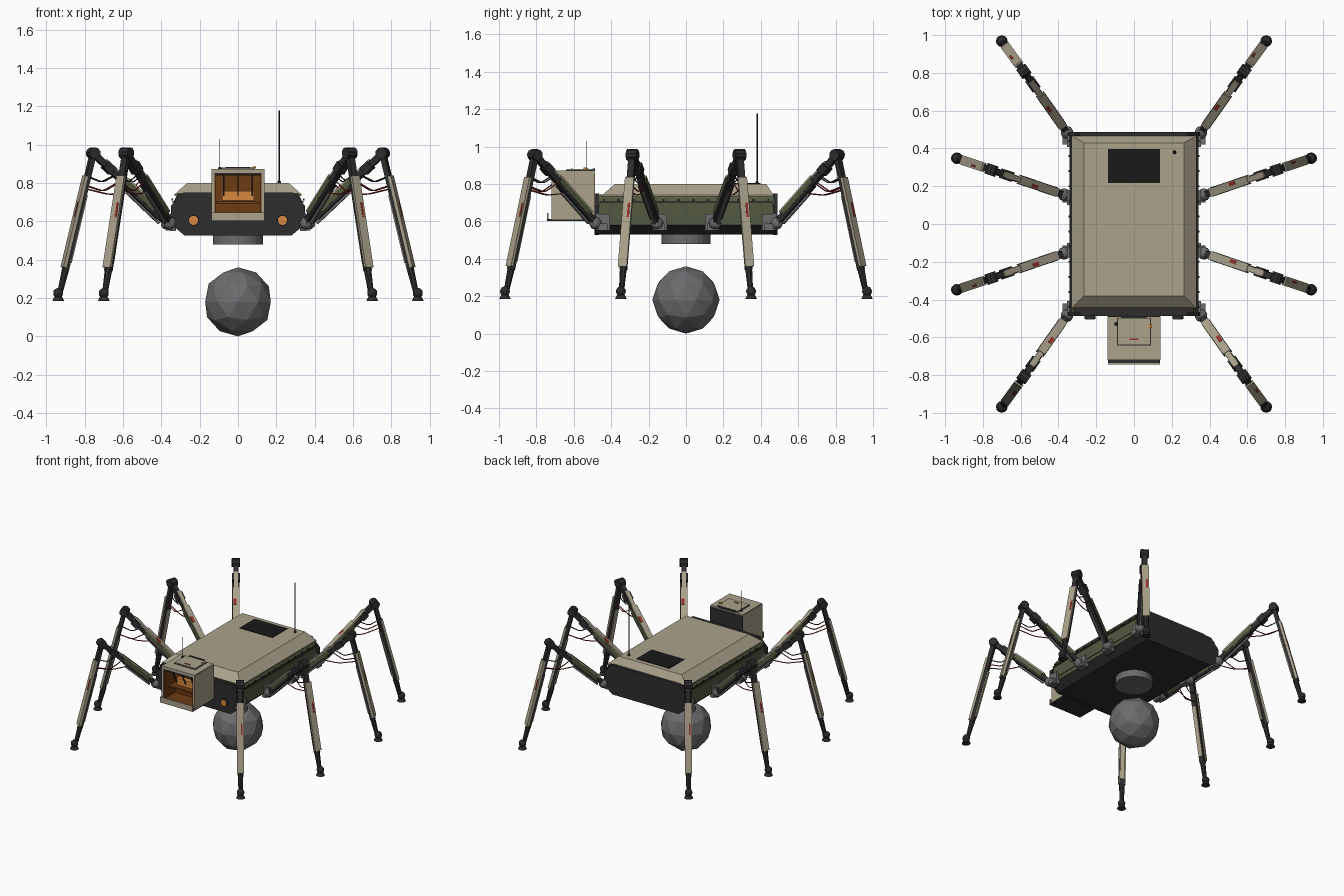
import bpy, bmesh, math
from mathutils import Matrix, Vector

if "Cube" in bpy.data.objects:
    bpy.data.objects.remove(bpy.data.objects["Cube"])


def material(name, rgb):
    m = bpy.data.materials.new(name)
    m.use_nodes = True
    m.diffuse_color = (*rgb, 1)
    m.node_tree.nodes["Principled BSDF"].inputs["Base Color"].default_value = (*rgb, 1)
    return m


TAN = material("tan armour", (0.40, 0.36, 0.26))
GREEN = material("olive green", (0.085, 0.10, 0.05))
DARK = material("charcoal", (0.026, 0.026, 0.027))
BLACK = material("panel black", (0.010, 0.010, 0.011))
GREY = material("metal grey", (0.15, 0.15, 0.155))
BROWN = material("cabin brown", (0.15, 0.045, 0.007))
ORANGE = material("amber", (0.68, 0.25, 0.05))
RED = material("cable red", (0.33, 0.03, 0.025))


def finish(name, bm, *mats):
    bmesh.ops.recalc_face_normals(bm, faces=bm.faces)
    mesh = bpy.data.meshes.new(name)
    bm.to_mesh(mesh)
    bm.free()
    for m in mats:
        mesh.materials.append(m)
    ob = bpy.data.objects.new(name, mesh)
    bpy.context.collection.objects.link(ob)
    return ob


def box(name, mat, centre, size, frame=Matrix.Identity(4)):
    bm = bmesh.new()
    bmesh.ops.create_cube(bm, size=1)
    bm.transform(frame @ Matrix.Translation(centre) @ Matrix.Diagonal((*size, 1)))
    return finish(name, bm, mat)


def cyl(name, mat, r1, r2, depth, frame, sides=10):
    bm = bmesh.new()
    bmesh.ops.create_cone(bm, cap_ends=True, segments=sides, radius1=r1, radius2=r2, depth=depth)
    bm.transform(frame)
    return finish(name, bm, mat)


def ball(name, mat, r, centre, sub=2):
    bm = bmesh.new()
    bmesh.ops.create_icosphere(bm, subdivisions=sub, radius=r)
    bm.transform(Matrix.Translation(centre))
    return finish(name, bm, mat)


def loft(name, rings, *mats):
    bm = bmesh.new()
    rows = [[bm.verts.new(p) for p in ring] for ring in rings]
    n = len(rows[0])
    for a, b in zip(rows, rows[1:]):
        for i in range(n):
            bm.faces.new((a[i], a[(i + 1) % n], b[(i + 1) % n], b[i]))
    bm.faces.new(rows[0])
    bm.faces.new(rows[-1])
    return finish(name, bm, *mats)


def cable(name, mat, points, r):
    cu = bpy.data.curves.new(name, "CURVE")
    cu.dimensions = "3D"
    cu.bevel_depth, cu.bevel_resolution, cu.resolution_u = r, 1, 4
    sp = cu.splines.new("NURBS")
    sp.points.add(len(points) - 1)
    for p, co in zip(sp.points, points):
        p.co = (*co, 1)
    sp.use_endpoint_u = True
    sp.order_u = 3
    cu.materials.append(mat)
    tube = bpy.data.objects.new(name, cu)
    bpy.context.collection.objects.link(tube)
    bpy.context.view_layer.update()
    mesh = bpy.data.meshes.new_from_object(tube.evaluated_get(bpy.context.evaluated_depsgraph_get()))
    bpy.data.objects.remove(tube)
    ob = bpy.data.objects.new(name, mesh)
    bpy.context.collection.objects.link(ob)


def section(half, y):
    return [(x, y, z) for x, z in half] + [(-x, y, z) for x, z in reversed(half)]


def rect(x, y0, y1, z):
    return [(-x, y0, z), (x, y0, z), (x, y1, z), (-x, y1, z)]


# Hull with dark belly and olive flanks
hull_half = [(0.28, 0.53), (0.337, 0.58), (0.337, 0.70), (0.315, 0.745)]
hull = loft("hull", [section(hull_half, -0.47), section(hull_half, 0.47)], DARK, GREEN)
for f in hull.data.polygons:
    if abs(f.normal.x) > 0.8:
        f.material_index = 1
plate_half = [(0.28, 0.527), (0.35, 0.585), (0.35, 0.68), (0.285, 0.75)]
for name, y0, y1 in (("front_plate", -0.488, -0.465), ("rear_plate", 0.465, 0.488)):
    loft(name, [section(plate_half, y0), section(plate_half, y1)], DARK)

# Bevelled deck
loft("deck", [rect(0.332, -0.448, 0.468, 0.732), rect(0.332, -0.448, 0.468, 0.74),
              rect(0.265, -0.38, 0.43, 0.80)], TAN)
box("solar_panel", BLACK, (0, 0.307, 0.801), (0.275, 0.18, 0.006))
for x, y, z0, z1, r in ((0.215, 0.38, 0.80, 1.178, 0.004), (-0.095, -0.53, 0.87, 1.03, 0.002)):
    cyl("antenna", DARK, r, r, z1 - z0, Matrix.Translation((x, y, (z0 + z1) / 2)), 6)
    cyl("antenna_base", DARK, 0.01, 0.007, 0.015, Matrix.Translation((x, y, z0 + 0.006)), 8)

# Flank trim and rivets
for s in (-1, 1):
    box("flank_trim", DARK, (s * 0.338, 0, 0.703), (0.008, 0.93, 0.008))
    box("flank_panel", GREEN, (s * 0.338, 0, 0.65), (0.008, 0.86, 0.085))
    for i in range(12):
        box("rivet", DARK, (s * 0.343, -0.44 + i * 0.08, 0.714), (0.008, 0.01, 0.01))

# Belly turret and sphere
cyl("belly_turret", GREY, 0.13, 0.13, 0.055, Matrix.Translation((0, 0, 0.506)), 24)
ball("sphere", GREY, 0.18, (0, 0, 0.18))

# Front lamps
turn = Matrix.Rotation(math.pi / 2, 4, "X")
for s in (-1, 1):
    place = Matrix.Translation((s * 0.232, -0.494, 0.605))
    cyl("lamp_rim", DARK, 0.029, 0.029, 0.016, place @ turn, 16)
    cyl("lamp", ORANGE, 0.024, 0.024, 0.024, place @ turn, 16)

# Cabin with open front
box("cabin_roof", TAN, (0, -0.605, 0.862), (0.275, 0.23, 0.02))
box("cabin_floor", DARK, (0, -0.615, 0.608), (0.275, 0.255, 0.012))
box("cabin_lip", TAN, (0, -0.739, 0.624), (0.275, 0.01, 0.042))
box("cabin_back", DARK, (0, -0.492, 0.735), (0.272, 0.012, 0.25))
for s in (-1, 1):
    box("cabin_wall", TAN, (s * 0.131, -0.605, 0.737), (0.016, 0.23, 0.255))
    box("cabin_lining", BROWN, (s * 0.12, -0.607, 0.735), (0.006, 0.22, 0.235))
box("cabin_inner_back", BROWN, (0, -0.58, 0.735), (0.246, 0.02, 0.235))
box("cabin_inner_floor", BROWN, (0, -0.64, 0.62), (0.24, 0.14, 0.012))
box("cabin_ceiling", BROWN, (0, -0.645, 0.846), (0.24, 0.13, 0.012))
box("console", ORANGE, (0, -0.605, 0.733), (0.165, 0.04, 0.05))
box("console_shelf", BROWN, (0, -0.625, 0.70), (0.23, 0.08, 0.012))
box("window_rail", DARK, (0, -0.712, 0.848), (0.25, 0.014, 0.014))
for x in (-0.075, 0, 0.075):
    box("window_bar", DARK, (x, -0.66, 0.79), (0.007, 0.007, 0.13),
        Matrix.Translation((0, -0.66, 0.79)) @ Matrix.Rotation(0.5, 4, "X")
        @ Matrix.Translation((0, 0.66, -0.79)))
box("roof_hatch_gap", DARK, (0, -0.57, 0.872), (0.18, 0.145, 0.006))
box("roof_hatch", TAN, (0, -0.57, 0.876), (0.172, 0.137, 0.008))
box("hatch_label", RED, (0, -0.61, 0.881), (0.045, 0.008, 0.004))
box("roof_marker", ORANGE, (0.085, -0.54, 0.882), (0.02, 0.014, 0.01))
box("hatch_hinge", DARK, (0, -0.494, 0.876), (0.13, 0.014, 0.014))


# Legs
def limb_frame(a, b, out):
    d = (b - a).normalized()
    s = Vector((0, 0, 1)).cross(out)
    m = Matrix((s, d.cross(s), d)).transposed().to_4x4()
    m.translation = a
    return m, (b - a).length


def span(name, mat, frame, length, t0, t1, w, h, off=0, side=0):
    box(name, mat, (side, off, (t0 + t1) / 2 * length), (w, h, (t1 - t0) * length), frame)


def leg(hip, knee, foot):
    out = Vector((knee.x - hip.x, knee.y - hip.y, 0)).normalized()
    f, n = limb_frame(hip, knee, out)
    span("upper_leg", DARK, f, n, 0.02, 0.98, 0.032, 0.034)
    span("upper_armour", TAN, f, n, 0.12, 0.64, 0.046, 0.012, 0.022)
    span("upper_armour_tip", TAN, f, n, 0.64, 0.86, 0.030, 0.010, 0.020)
    span("upper_collar", DARK, f, n, 0.74, 0.84, 0.052, 0.046)
    span("upper_guard", DARK, f, n, 0.10, 0.58, 0.044, 0.02, -0.012)
    span("upper_label", RED, f, n, 0.40, 0.48, 0.02, 0.004, 0.028, 0.008)
    for s in (-1, 1):
        span("upper_rail", GREEN, f, n, 0.14, 0.62, 0.006, 0.028, 0.006, s * 0.022)
    span("upper_piston", GREY, f, n, 0.06, 0.5, 0.012, 0.012, -0.03)

    g, m = limb_frame(knee, foot, out)
    span("shin", DARK, g, m, 0.02, 0.80, 0.036, 0.028)
    span("shin_armour", TAN, g, m, 0.16, 0.78, 0.05, 0.016, 0.014)
    span("shin_back_plate", TAN, g, m, 0.28, 0.74, 0.03, 0.008, -0.016)
    span("shin_label", RED, g, m, 0.34, 0.44, 0.012, 0.004, 0.0225, 0.01)
    low = g @ Matrix.Translation((0, 0, 0.86 * m))
    cyl("ankle_rod", DARK, 0.020, 0.015, 0.16 * m, low, 8)

    # Knee drum lies across the leg
    across = Matrix.Rotation(math.pi / 2, 4, "Y")
    cyl("knee", DARK, 0.031, 0.031, 0.058, Matrix.Translation(knee) @ g.to_3x3().to_4x4() @ across, 10)

    # Foot
    ball("ankle", DARK, 0.027, foot + Vector((0, 0, 0.038)))
    cyl("foot_pad", DARK, 0.031, 0.02, 0.022, Matrix.Translation(foot + Vector((0, 0, 0.008))), 12)

    # Hip bracket on the flank
    ball("hip", GREY, 0.034, hip)
    sx = math.copysign(1, hip.x)
    by = hip.y - math.copysign(0.04, hip.y) * (1 if abs(hip.y) > 0.3 else 0.4)
    box("hip_bracket", GREY, (sx * 0.34, by, 0.595), (0.03, 0.075, 0.09))
    box("hip_arm", GREY, (sx * 0.35, by, 0.57), (0.055, 0.05, 0.035))

    # Cables sag between the two limbs
    for mat, ta, tb, sag, side in ((RED, 0.22, 0.62, 0.04, 0.015), (DARK, 0.16, 0.70, 0.03, -0.015),
                                   (RED, 0.24, 0.46, 0.02, -0.01)):
        a = g @ Vector((side, -0.01, ta * m))
        b = f @ Vector((side, -0.01, tb * n))
        mid = (a + b) / 2 - Vector((0, 0, sag))
        cable("leg_cable", mat, [a, a.lerp(mid, 0.6), mid, b.lerp(mid, 0.5), b], 0.0035)


for sx in (-1, 1):
    for sy in (-1, 1):
        flip = Matrix.Diagonal((sx, sy, 1))
        for pts in (((0.355, 0.485, 0.59), (0.583, 0.808, 0.955), (0.70, 0.968, 0.188)),
                    ((0.37, 0.155, 0.59), (0.755, 0.286, 0.955), (0.938, 0.348, 0.188))):
            leg(*(flip @ Vector(p) for p in pts))
